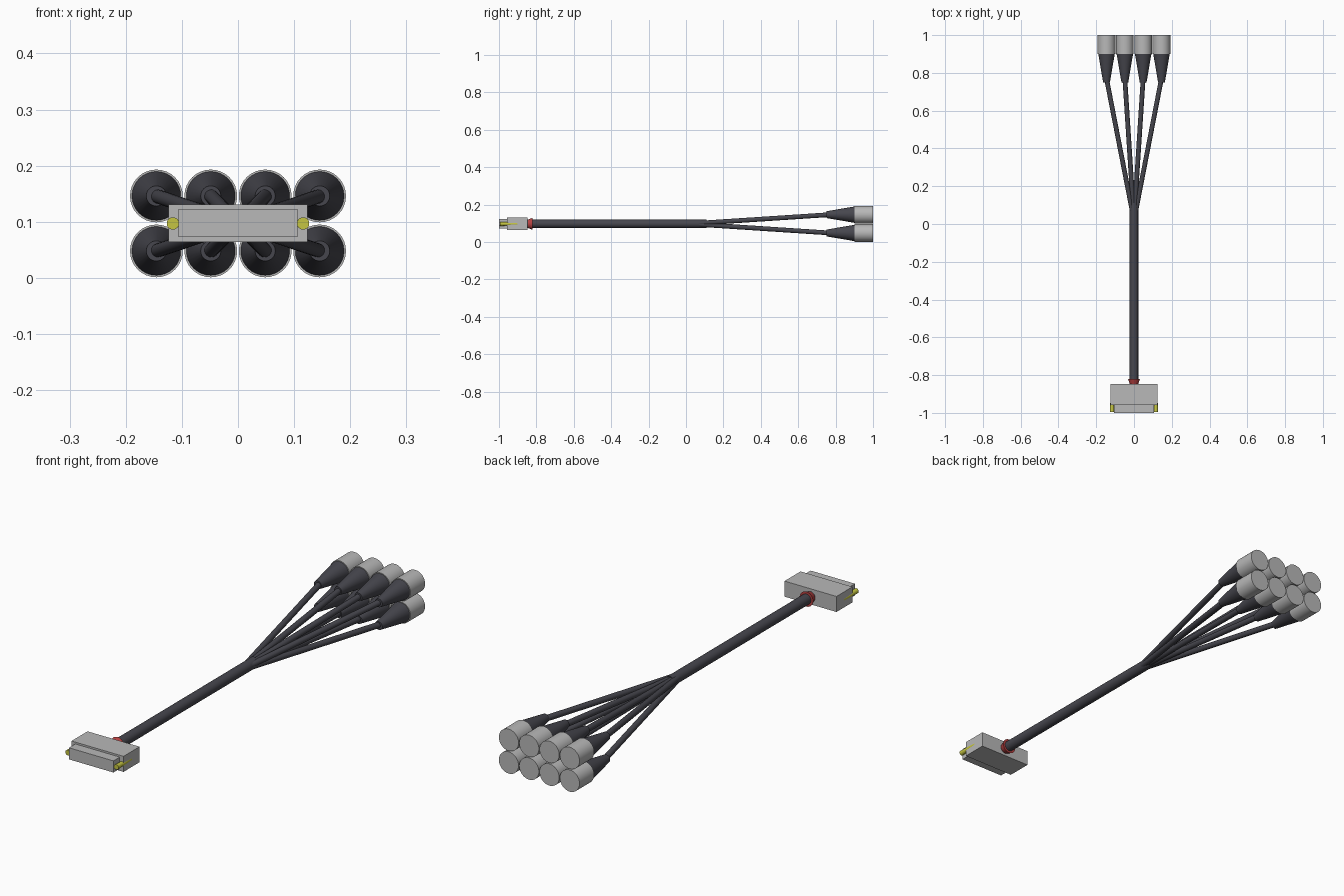
import bpy
from mathutils import Vector

if "Cube" in bpy.data.objects:
    bpy.data.objects.remove(bpy.data.objects["Cube"])

CZ = 0.097  # height of the cable axis


def material(name, rgb):
    m = bpy.data.materials.new(name)
    m.diffuse_color = (*rgb, 1)
    m.use_nodes = True
    m.node_tree.nodes["Principled BSDF"].inputs["Base Color"].default_value = m.diffuse_color
    return m


GREY = material("light grey", (0.48, 0.48, 0.48))
DARK = material("dark rubber", (0.062, 0.062, 0.076))
RED = material("red", (0.48, 0.055, 0.055))
YELLOW = material("yellow", (0.56, 0.56, 0.055))


def finish(name, mat, smooth=False):
    ob = bpy.context.object
    ob.name = name
    ob.data.materials.append(mat)
    if smooth:
        bpy.ops.object.shade_smooth_by_angle()
    return ob


def rod(name, a, b, r1, r2, mat, sides=32):
    """Round bar from a to b with radius r1 at a and r2 at b."""
    a, b = Vector(a), Vector(b)
    d = b - a
    bpy.ops.mesh.primitive_cone_add(
        vertices=sides, radius1=r1, radius2=r2, depth=d.length,
        location=(a + b) / 2, rotation=d.to_track_quat('Z', 'Y').to_euler())
    return finish(name, mat, True)


def box(name, lo, hi, mat):
    lo, hi = Vector(lo), Vector(hi)
    bpy.ops.mesh.primitive_cube_add(size=1, location=(lo + hi) / 2)
    bpy.context.object.scale = hi - lo
    bpy.ops.object.transform_apply(location=False, rotation=False, scale=True)
    return finish(name, mat)


# Plug at the front: housing and narrower nose
box("plug_housing", (-0.124, -0.957, 0.064), (0.124, -0.848, 0.131), GREY)
box("plug_nose", (-0.106, -1.0, 0.073), (0.106, -0.957, 0.123), GREY)

# Locking screws, tapering into the sides of the housing
for s in (-1, 1):
    rod("locking_screw", (s * 0.116, -0.995, CZ), (s * 0.116, -0.9, CZ),
        0.011, 0.0085, YELLOW, 24)

# Flared collar and main cable
rod("collar", (0, -0.85, CZ), (0, -0.82, CZ), 0.021, 0.032, RED)
rod("main_cable", (0, -0.85, CZ), (0, 0.11, CZ), 0.0225, 0.0225, DARK)

# Eight branches, each with a cable, a tapered boot and a round cap
for x in (-0.1455, -0.0485, 0.0485, 0.1455):
    for z in (CZ - 0.049, CZ + 0.049):
        rod("branch_cable", (0, 0.02, CZ), (x, 0.77, z), 0.0125, 0.0125, DARK, 24)
        rod("boot", (x, 0.75, z), (x, 0.9, z), 0.018, 0.0435, DARK)
        rod("cap", (x, 0.9, z), (x, 1.0, z), 0.047, 0.047, GREY)
